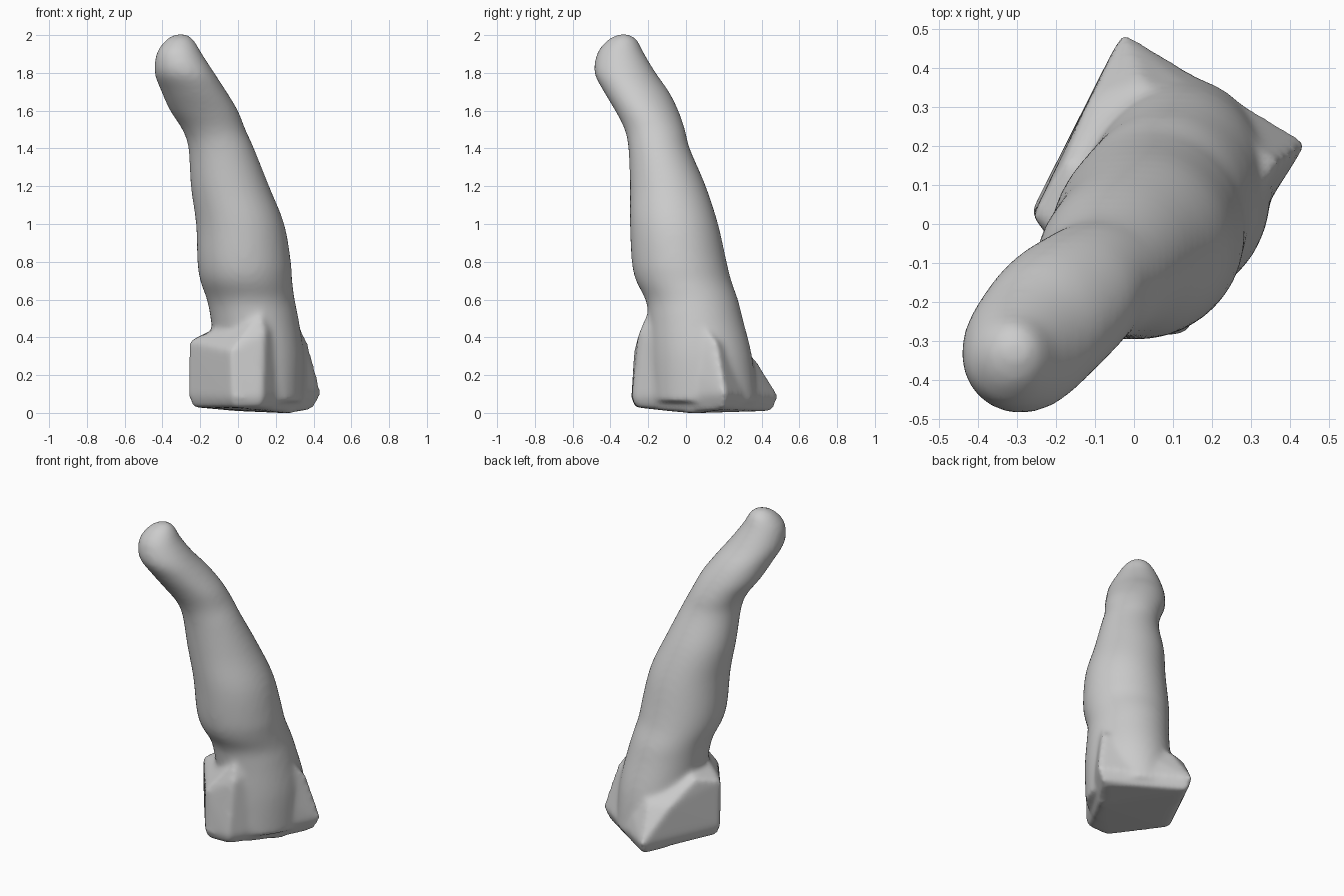
import bpy, bmesh, math

# Finger cross-sections: z, x min, x max, y min, y max
ROWS = [
    (0.06, -0.10, 0.35, -0.18, 0.38),
    (0.30, -0.12, 0.35, -0.19, 0.35),
    (0.50, -0.145, 0.32, -0.20, 0.30),
    (0.60, -0.165, 0.30, -0.215, 0.275),
    (0.70, -0.20, 0.287, -0.265, 0.24),
    (0.80, -0.215, 0.28, -0.287, 0.215),
    (1.00, -0.222, 0.245, -0.297, 0.17),
    (1.20, -0.25, 0.165, -0.297, 0.105),
    (1.40, -0.262, 0.085, -0.305, 0.02),
    (1.50, -0.295, 0.04, -0.325, -0.005),
    (1.60, -0.36, 0.0, -0.375, -0.04),
    (1.70, -0.405, -0.06, -0.435, -0.09),
    (1.80, -0.442, -0.125, -0.485, -0.16),
    (1.90, -0.432, -0.19, -0.472, -0.22),
    (1.96, -0.395, -0.225, -0.43, -0.25),
    (1.99, -0.36, -0.25, -0.39, -0.275),
    (2.005, -0.325, -0.28, -0.35, -0.31),
]

# Outline points of the blocky base
BASE = [
    (-0.24, 0.03, 0.03), (-0.02, 0.46, 0.01), (0.40, 0.20, 0.02), (0.28, 0.02, -0.003),
    (0.12, -0.265, 0.03), (-0.02, -0.27, 0.03),
    (-0.265, 0.03, 0.09), (-0.03, 0.495, 0.08), (0.445, 0.208, 0.10),
    (0.13, -0.285, 0.08), (-0.03, -0.29, 0.08),
    (-0.26, 0.02, 0.38), (-0.18, 0.16, 0.42), (-0.11, 0.33, 0.28), (0.02, 0.37, 0.28),
    (0.37, 0.16, 0.38), (0.28, 0.02, 0.54), (0.14, -0.25, 0.42), (0.12, -0.20, 0.54),
    (-0.04, -0.275, 0.33),
]


def spline(a, b, c, d, t):
    return tuple(q + 0.5 * t * (r - p + t * (2 * p - 5 * q + 4 * r - s + t * (3 * (q - r) + s - p)))
                 for p, q, r, s in zip(a, b, c, d))


def smooth_rows(rows, steps=4):
    out = []
    last = len(rows) - 1
    for i in range(last):
        a, d = rows[max(i - 1, 0)], rows[min(i + 2, last)]
        out += [spline(a, rows[i], rows[i + 1], d, k / steps) for k in range(steps)]
    return out + [rows[-1]]


bm = bmesh.new()

# Bent finger, lofted through the cross-sections
N = 40
rings = []
for z, x0, x1, y0, y1 in smooth_rows(ROWS):
    rings.append([bm.verts.new(((x0 + x1) / 2 + (x1 - x0) / 2 * math.cos(2 * math.pi * i / N),
                                (y0 + y1) / 2 + (y1 - y0) / 2 * math.sin(2 * math.pi * i / N), z))
                  for i in range(N)])
for lo, hi in zip(rings, rings[1:]):
    for i in range(N):
        j = (i + 1) % N
        bm.faces.new((lo[i], lo[j], hi[j], hi[i]))
bm.faces.new(rings[0][::-1])
bm.faces.new(rings[-1])

# Chiselled base block
block = [bm.verts.new(p) for p in BASE]
res = bmesh.ops.convex_hull(bm, input=block)
loose = [v for v in block if not v.link_faces]
bmesh.ops.delete(bm, geom=loose, context='VERTS')
bmesh.ops.recalc_face_normals(bm, faces=bm.faces[:])

mesh = bpy.data.meshes.new("finger_sculpture")
bm.to_mesh(mesh)
bm.free()
obj = bpy.data.objects.new("finger_sculpture", mesh)
bpy.context.collection.objects.link(obj)

# Fuse both parts into one softly worn surface
remesh = obj.modifiers.new("fuse", 'REMESH')
remesh.mode = 'VOXEL'
remesh.voxel_size = 0.016
remesh.use_smooth_shade = True
soften = obj.modifiers.new("soften", 'SMOOTH')
soften.factor = 0.5
soften.iterations = 10
